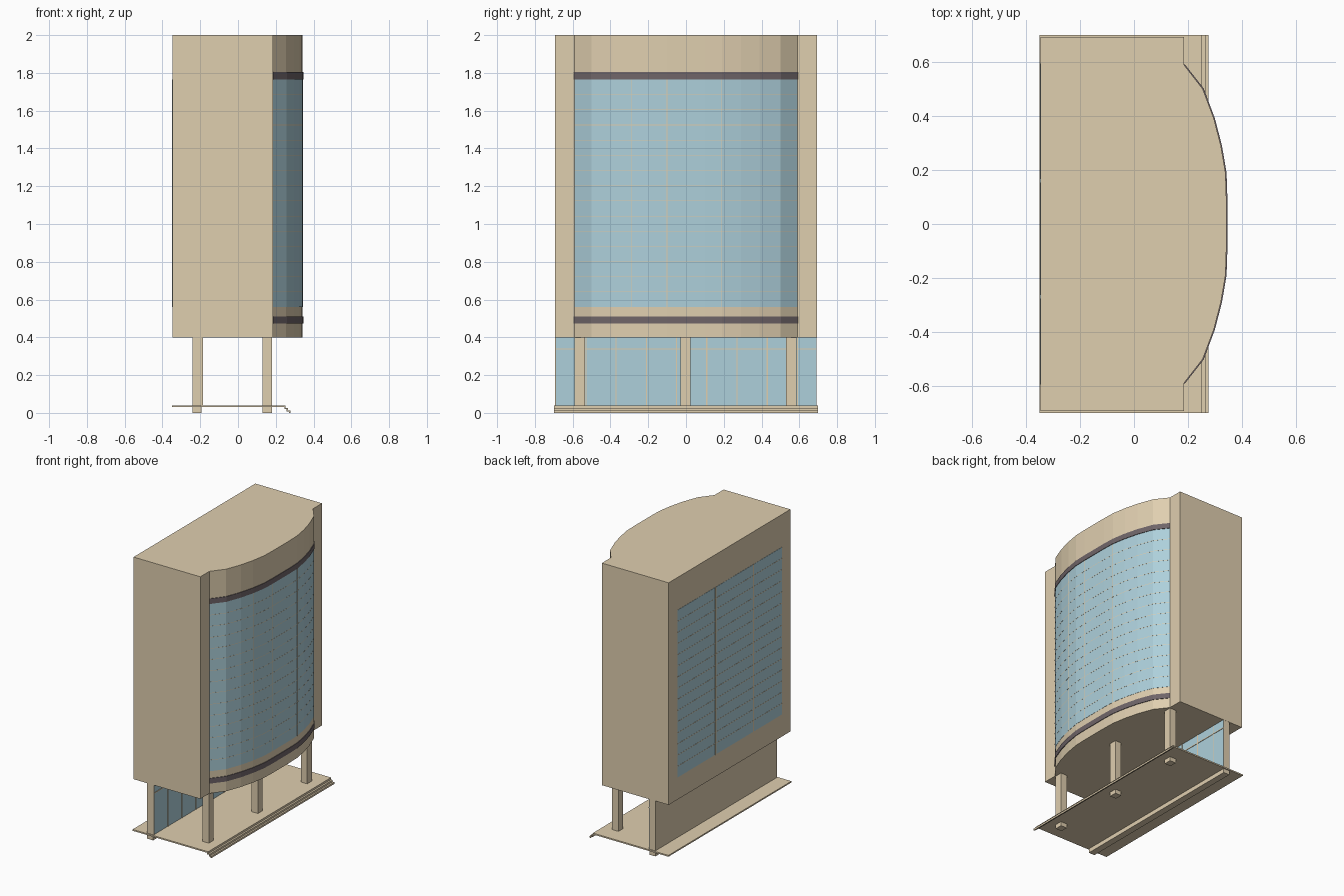
import bpy, bmesh
from mathutils import Vector

if "Cube" in bpy.data.objects:
    bpy.data.objects.remove(bpy.data.objects["Cube"])


def material(name, rgb):
    m = bpy.data.materials.new(name)
    m.diffuse_color = (*rgb, 1)
    m.use_nodes = True
    m.node_tree.nodes["Principled BSDF"].inputs["Base Color"].default_value = m.diffuse_color
    return m


STONE = material("stone", (0.74, 0.62, 0.43))
GLASS = material("glass", (0.42, 0.63, 0.71))
DARK = material("dark_trim", (0.16, 0.13, 0.14))


def finish(name, bm, mat):
    bmesh.ops.recalc_face_normals(bm, faces=bm.faces)
    me = bpy.data.meshes.new(name)
    bm.to_mesh(me)
    bm.free()
    me.materials.append(mat)
    ob = bpy.data.objects.new(name, me)
    bpy.context.collection.objects.link(ob)
    return ob


def extrude(bm, pts, vec):
    """Closed polygon pushed along vec, capped at both ends."""
    face = bm.faces.new([bm.verts.new(p) for p in pts])
    ext = bmesh.ops.extrude_face_region(bm, geom=[face], use_keep_orig=True)
    verts = [g for g in ext["geom"] if isinstance(g, bmesh.types.BMVert)]
    bmesh.ops.translate(bm, verts=verts, vec=vec)


def add_box(bm, x0, x1, y0, y1, z0, z1):
    extrude(bm, [(x0, y0, z0), (x1, y0, z0), (x1, y1, z0), (x0, y1, z0)], (0, 0, z1 - z0))


def box(name, mat, *b):
    bm = bmesh.new()
    add_box(bm, *b)
    return finish(name, bm, mat)


# Faceted plan curve of the bowed facade, mirrored about y = 0
half = [(0.185, 0.59), (0.255, 0.50), (0.296, 0.39), (0.322, 0.29), (0.339, 0.19), (0.342, 0.10)]
arc = [Vector((x, -y)) for x, y in half] + [Vector(p) for p in reversed(half)]


def offset_arc(d):
    out = []
    for i, p in enumerate(arc):
        t = (arc[min(i + 1, len(arc) - 1)] - arc[max(i - 1, 0)]).normalized()
        q = p + Vector((t.y, -t.x)) * d
        q.y = max(-0.592, min(0.592, q.y))
        out.append(q)
    return out


def add_strip(bm, depth, z0, z1):
    """Curved strip following the facade, one solid block per facet."""
    a, b = offset_arc(-0.004), offset_arc(depth)
    ring = b + a[::-1]
    extrude(bm, [(p.x, p.y, z0) for p in ring], (0, 0, z1 - z0))


# Upper block with the bowed front
bm = bmesh.new()
plan = [(-0.347, 0.693), (-0.347, -0.693), (0.185, -0.693)]
plan += [tuple(p) for p in arc] + [(0.185, 0.693)]
extrude(bm, [(x, y, 0.4) for x, y in plan], (0, 0, 1.6))
finish("tower_block", bm, STONE)

# Curved glazing and its dark trim bands
bm = bmesh.new()
add_strip(bm, 0.0015, 0.56, 1.765)
finish("front_glazing", bm, GLASS)
for name, z in (("lower_trim_band", 0.472), ("upper_trim_band", 1.766)):
    bm = bmesh.new()
    add_strip(bm, 0.004, z, z + 0.038)
    finish(name, bm, DARK)

# Rear window
box("rear_glazing", GLASS, -0.3485, -0.34, -0.595, 0.595, 0.56, 1.765)

# Thin floor lines and vertical mullions, front and rear
FLOORS = 15
front, rear = bmesh.new(), bmesh.new()
for i in range(1, FLOORS):
    z = 0.56 + i * 1.205 / FLOORS
    add_strip(front, 0.002, z - 0.0015, z + 0.0015)
    add_box(rear, -0.3495, -0.34, -0.595, 0.595, z - 0.002, z + 0.002)
for p in offset_arc(-0.001)[3:-3:2]:
    add_box(front, p.x - 0.003, p.x + 0.003, p.y - 0.002, p.y + 0.002, 0.56, 1.765)
for y in (-0.27, 0.16):
    add_box(rear, -0.35, -0.34, y - 0.006, y + 0.006, 0.56, 1.765)
finish("front_mullions", front, STONE)
finish("rear_mullions", rear, STONE)

# Ground floor back wall with glazed front
box("lobby_wall", STONE, -0.24, -0.192, -0.692, 0.692, 0, 0.4)
box("lobby_glazing", GLASS, -0.193, -0.189, -0.692, 0.692, 0.04, 0.4)
bm = bmesh.new()
for i in range(-4, 5):
    y = i * 0.16 - 0.05
    add_box(bm, -0.193, -0.186, y - 0.003, y + 0.003, 0.04, 0.4)
add_box(bm, -0.193, -0.186, -0.692, 0.692, 0.335, 0.342)
finish("lobby_mullions", bm, STONE)

# Front columns
for i, y in enumerate((-0.562, -0.003, 0.557)):
    box(f"front_column_{i + 1}", STONE, 0.13, 0.18, y - 0.027, y + 0.027, 0, 0.4)

# Thin floor slab folding down into hollow entrance steps
profile = [(-0.35, 0.03), (-0.35, 0.04), (0.252, 0.04), (0.252, 0.026), (0.265, 0.026),
           (0.265, 0.013), (0.277, 0.013), (0.277, 0), (0.270, 0), (0.270, 0.008),
           (0.258, 0.008), (0.258, 0.020), (0.245, 0.020), (0.245, 0.03)]
bm = bmesh.new()
extrude(bm, [(x, -0.7, z) for x, z in profile], (0, 1.4, 0))
finish("floor_slab_and_steps", bm, STONE)
